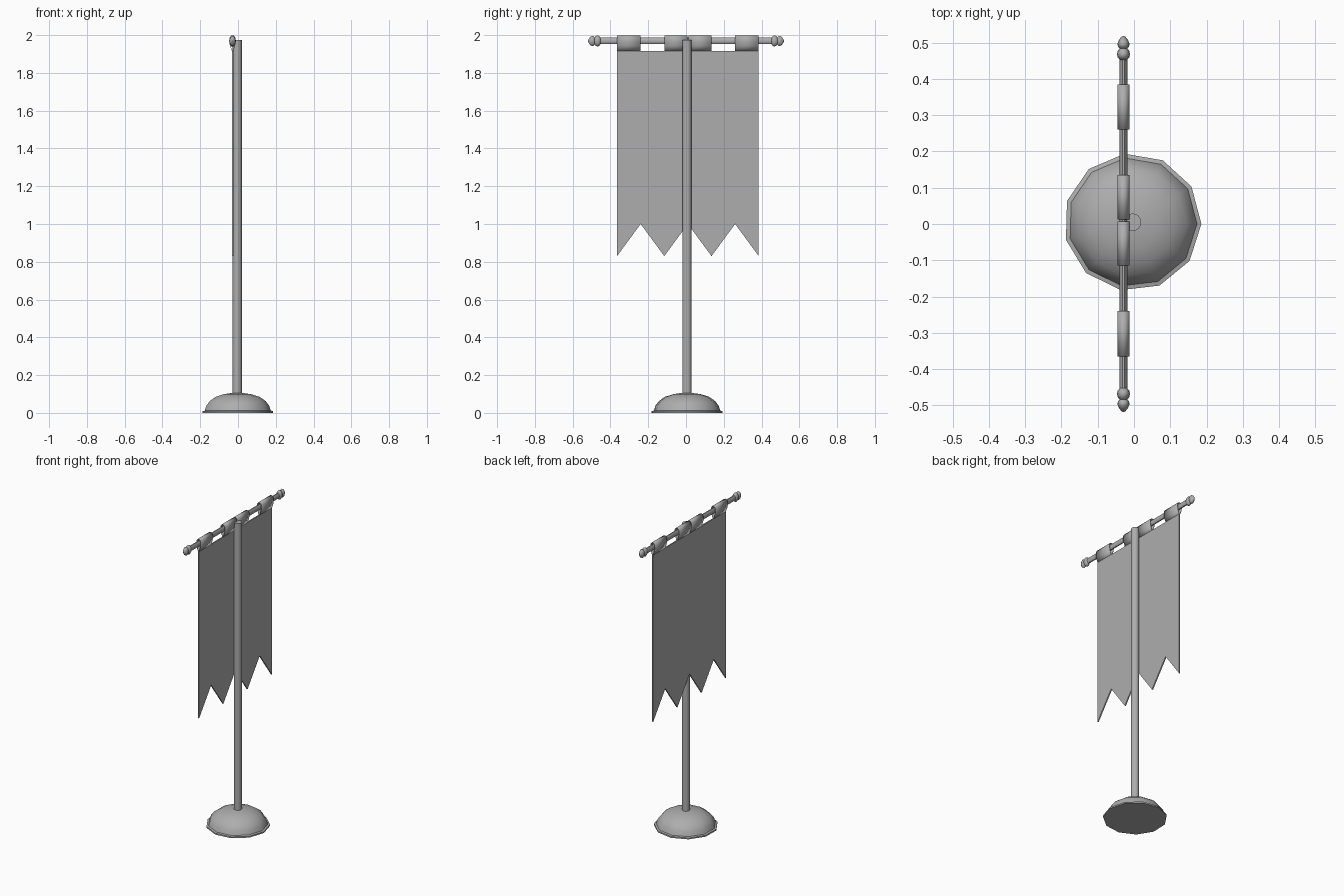
import bpy, bmesh, math
from mathutils import Matrix

cube = bpy.data.objects.get("Cube")
if cube:
    bpy.data.objects.remove(cube, do_unlink=True)

grey = bpy.data.materials.new("plain_grey")
grey.use_nodes = True
colour = (0.42, 0.42, 0.42, 1)
grey.diffuse_color = colour
grey.node_tree.nodes["Principled BSDF"].inputs["Base Color"].default_value = colour

ROD_X, ROD_Z = -0.029, 1.969
POLE_X, POLE_Y = -0.004, 0.005
SLOT_Z = 1.917


def finish(name, bm, smooth=None):
    bmesh.ops.recalc_face_normals(bm, faces=bm.faces)
    mesh = bpy.data.meshes.new(name)
    bm.to_mesh(mesh)
    bm.free()
    mesh.materials.append(grey)
    ob = bpy.data.objects.new(name, mesh)
    bpy.context.collection.objects.link(ob)
    if smooth:
        bpy.ops.object.select_all(action='DESELECT')
        ob.select_set(True)
        bpy.context.view_layer.objects.active = ob
        bpy.ops.object.shade_smooth_by_angle(angle=math.radians(smooth))
    return ob


def lathe(name, profile, sides, matrix, smooth=40, turn=0.0):
    """Turn a (radius, height) profile about z, cap it, then place it."""
    bm = bmesh.new()
    rings = []
    for r, h in profile:
        angles = [turn + math.tau * i / sides for i in range(sides)]
        rings.append([bm.verts.new((r * math.cos(a), r * math.sin(a), h)) for a in angles])
    for low, high in zip(rings, rings[1:]):
        for i in range(sides):
            j = (i + 1) % sides
            bm.faces.new((low[i], low[j], high[j], high[i]))
    bm.faces.new(rings[0])
    bm.faces.new(rings[-1])
    bm.transform(matrix)
    return finish(name, bm, smooth)


# Domed foot with a thin rim
stand = Matrix.Translation((POLE_X, POLE_Y, 0))
lathe("base", [(0.19, 0), (0.19, 0.009), (0.178, 0.012), (0.168, 0.04), (0.15, 0.063),
               (0.118, 0.085), (0.075, 0.099), (0.024, 0.106)],
      11, stand, 50, math.radians(-1.5))

# Upright pole
lathe("pole", [(0.024, 0.09), (0.024, 1.975)], 16, stand)

# Flattened cross rod, lying along y
squash = Matrix.Translation((ROD_X, 0, ROD_Z)) @ Matrix.Diagonal((0.58, 1, 1, 1))
along = {"left_end": squash @ Matrix.Rotation(math.radians(-90), 4, 'X'),
         "right_end": squash @ Matrix.Rotation(math.radians(90), 4, 'X')}
lathe("cross_rod", [(0.018, -0.47), (0.018, 0.47)], 10, along["left_end"])

# Ball and bud finials on both ends
finial = [(0.018, 0.453), (0.027, 0.459), (0.031, 0.468), (0.027, 0.478), (0.019, 0.484),
          (0.026, 0.489), (0.029, 0.497), (0.022, 0.507), (0.01, 0.516), (0.002, 0.519)]
for end, matrix in along.items():
    lathe("finial_" + end, finial, 10, matrix, 60)

# Banner cloth with a zigzag hem
START, STEP = -0.365, 0.125
bm = bmesh.new()
hem = [(START + STEP * i, 1.0 if i % 2 else 0.83) for i in range(7)]
outline = hem + [(START + STEP * 6, SLOT_Z), (START, SLOT_Z)]
cloth = bm.faces.new([bm.verts.new((ROD_X - 0.004, y, z)) for y, z in outline])
new = bmesh.ops.extrude_face_region(bm, geom=[cloth])["geom"]
bmesh.ops.translate(bm, vec=(0.008, 0, 0),
                    verts=[v for v in new if isinstance(v, bmesh.types.BMVert)])
finish("banner", bm)

# Cloth loops that wrap the rod
half = [(0.004, SLOT_Z), (0.013, 1.942), (0.017, 1.962), (0.016, 1.984), (0.009, 1.995)]
section = half + [(0, 1.998)] + [(-x, z) for x, z in reversed(half)]
spans = [(START, START + STEP), (START + 2 * STEP, 0.007),
         (0.012, START + 4 * STEP), (START + 5 * STEP, START + 6 * STEP)]
for n, (y0, y1) in enumerate(spans, 1):
    bm = bmesh.new()
    near, far = [[bm.verts.new((ROD_X + x, y, z)) for x, z in section] for y in (y0, y1)]
    for i in range(len(section)):
        j = (i + 1) % len(section)
        bm.faces.new((near[i], near[j], far[j], far[i]))
    loop = finish("banner_loop_%d" % n, bm, 35)
    thick = loop.modifiers.new("cloth_thickness", 'SOLIDIFY')
    thick.thickness = 0.003
    thick.offset = -1
